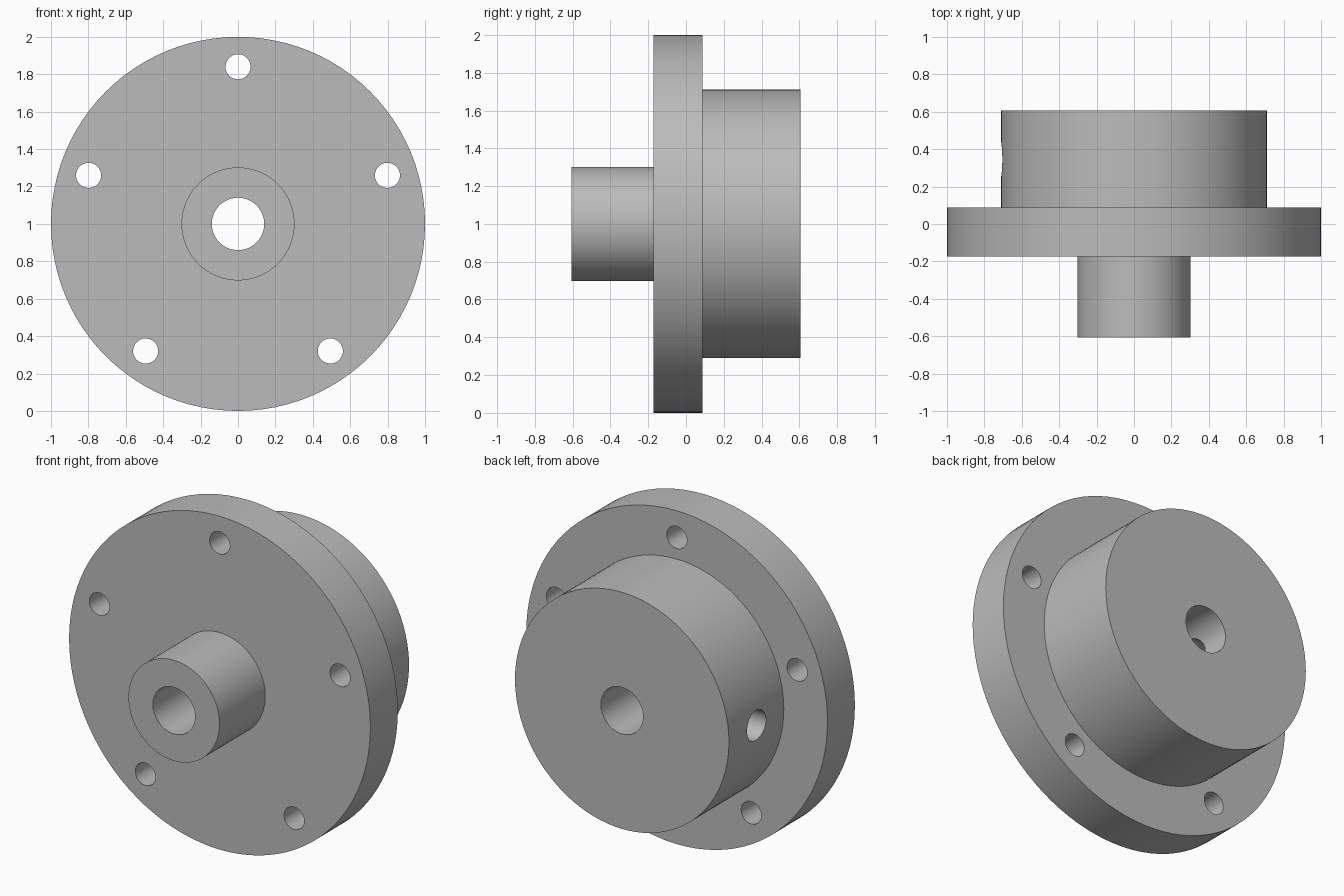
import bpy
import bmesh
import math
from mathutils import Matrix, Vector

cube = bpy.data.objects.get("Cube")
if cube:
    bpy.data.objects.remove(cube, do_unlink=True)

AXIS_Z = 1.0
FRONT, FLANGE_FRONT, FLANGE_BACK, BACK = -0.607, -0.173, 0.087, 0.607
FLANGE_R, HUB_R, SPIGOT_R, BORE_R = 1.0, 0.71, 0.302, 0.14
BOLT_R, BOLT_CIRCLE, BOLTS = 0.067, 0.84, 5
SCREW_R, SCREW_Y = 0.09, 0.345

grey = bpy.data.materials.new("grey_metal")
grey.use_nodes = True
colour = (0.5, 0.5, 0.5, 1)
grey.diffuse_color = colour
grey.node_tree.nodes["Principled BSDF"].inputs["Base Color"].default_value = colour


def lathe(name, profile, steps):
    """Revolve a closed (radius, y) profile around the horizontal axis."""
    bm = bmesh.new()
    verts = [bm.verts.new((0, y, AXIS_Z + r)) for r, y in profile]
    edges = [bm.edges.new((verts[i - 1], v)) for i, v in enumerate(verts)]
    bmesh.ops.spin(bm, geom=verts + edges, cent=(0, 0, AXIS_Z), axis=(0, 1, 0),
                   angle=math.tau, steps=steps, use_merge=True)
    bmesh.ops.remove_doubles(bm, verts=bm.verts, dist=1e-5)
    bmesh.ops.recalc_face_normals(bm, faces=bm.faces)
    mesh = bpy.data.meshes.new(name)
    bm.to_mesh(mesh)
    bm.free()
    mesh.materials.append(grey)
    obj = bpy.data.objects.new(name, mesh)
    bpy.context.collection.objects.link(obj)
    return obj


def drill(target, name, radius, start, end):
    """Cut a round hole between two points."""
    start, end = Vector(start), Vector(end)
    along = end - start
    turn = along.to_track_quat("Z", "Y").to_matrix().to_4x4()
    bm = bmesh.new()
    bmesh.ops.create_cone(bm, cap_ends=True, segments=48, radius1=radius,
                          radius2=radius, depth=along.length,
                          matrix=Matrix.Translation((start + end) / 2) @ turn)
    mesh = bpy.data.meshes.new(name)
    bm.to_mesh(mesh)
    bm.free()
    mesh.materials.append(grey)
    cutter = bpy.data.objects.new(name, mesh)
    cutter.hide_render = True
    bpy.context.collection.objects.link(cutter)
    mod = target.modifiers.new(name, "BOOLEAN")
    mod.operation = "DIFFERENCE"
    mod.solver = "EXACT"
    mod.object = cutter
    bpy.context.view_layer.objects.active = target
    bpy.ops.object.modifier_apply(modifier=name)
    bpy.data.objects.remove(cutter, do_unlink=True)


# Front spigot, flange and rear hub, with the bore through all three
flange = lathe("flanged_hub", [
    (BORE_R, FRONT), (SPIGOT_R, FRONT), (SPIGOT_R, FLANGE_FRONT),
    (FLANGE_R, FLANGE_FRONT), (FLANGE_R, FLANGE_BACK),
    (HUB_R, FLANGE_BACK), (HUB_R, BACK), (BORE_R, BACK)], 96)

# Bolt holes around the flange
for i in range(BOLTS):
    a = math.tau * i / BOLTS
    x, z = BOLT_CIRCLE * math.sin(a), AXIS_Z + BOLT_CIRCLE * math.cos(a)
    drill(flange, "bolt_hole", BOLT_R, (x, FLANGE_FRONT - 0.1, z),
          (x, FLANGE_BACK + 0.1, z))

# Set screw hole from the side of the hub into the bore
drill(flange, "set_screw_hole", SCREW_R, (-HUB_R - 0.1, SCREW_Y, AXIS_Z),
      (0, SCREW_Y, AXIS_Z))

bpy.ops.object.select_all(action="DESELECT")
flange.select_set(True)
bpy.context.view_layer.objects.active = flange
bpy.ops.object.shade_smooth_by_angle(angle=math.radians(30))
